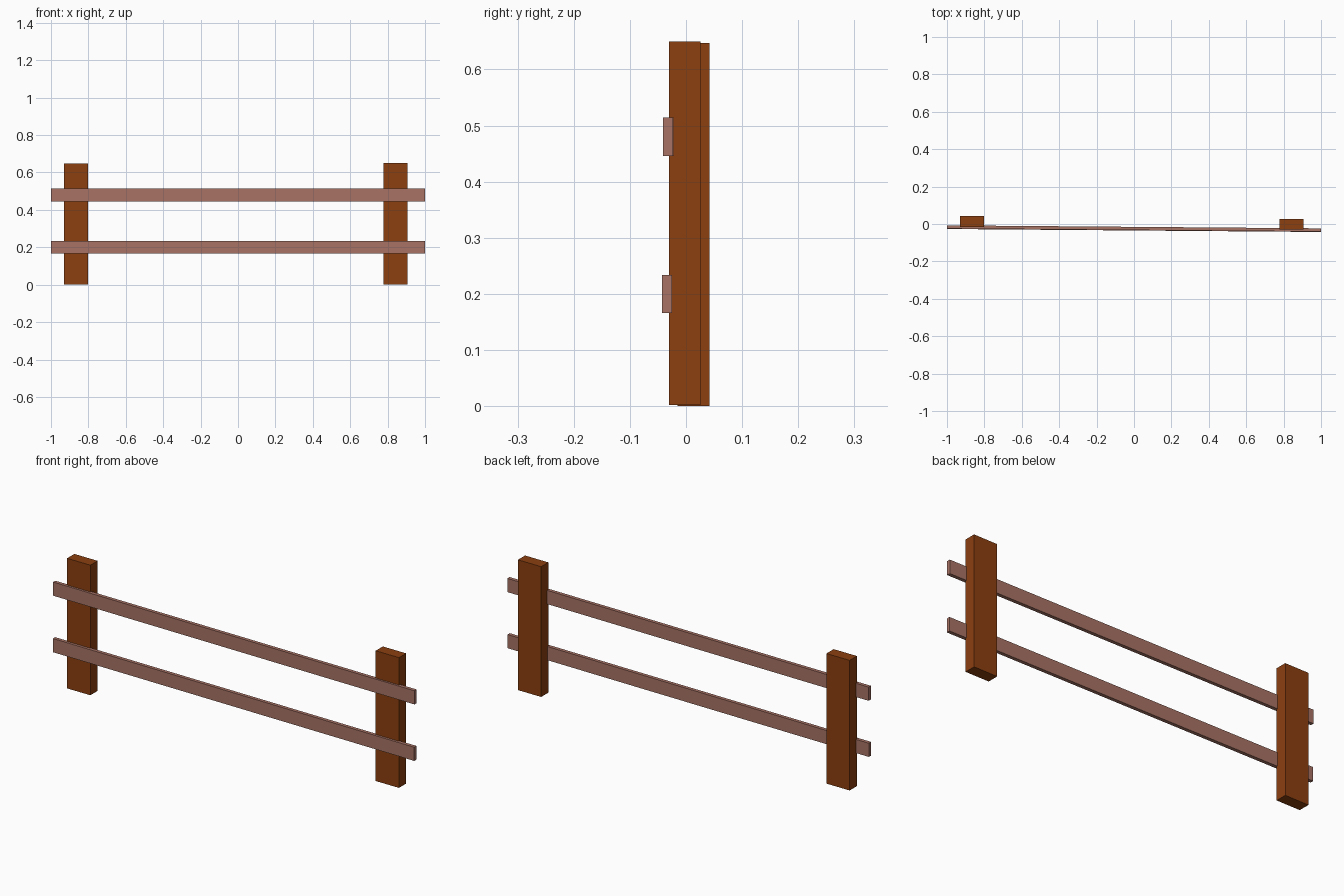
import bpy, bmesh
from math import atan2
from mathutils import Matrix, Vector

if "Cube" in bpy.data.objects:
    bpy.data.objects.remove(bpy.data.objects["Cube"])


def material(name, color):
    m = bpy.data.materials.new(name)
    m.diffuse_color = (*color, 1)
    m.use_nodes = True
    m.node_tree.nodes["Principled BSDF"].inputs["Base Color"].default_value = m.diffuse_color
    return m


post_wood = material("post_wood", (0.26, 0.05, 0.005))
rail_wood = material("rail_wood", (0.39, 0.17, 0.13))


def board(name, size, center, mat, yaw=0.0):
    bm = bmesh.new()
    bmesh.ops.create_cube(bm, size=1, matrix=Matrix.Diagonal((*size, 1)))
    mesh = bpy.data.meshes.new(name)
    bm.to_mesh(mesh)
    bm.free()
    mesh.materials.append(mat)
    obj = bpy.data.objects.new(name, mesh)
    obj.location = Vector(center)
    obj.rotation_euler.z = yaw
    bpy.context.collection.objects.link(obj)
    return obj


# Upright posts, the left one set slightly further back
board("left_post", (0.128, 0.057, 0.647), (-0.866, 0.0135, 0.3235), post_wood)
board("right_post", (0.128, 0.056, 0.648), (0.843, -0.002, 0.326), post_wood)

# Two thin rails across the front, angled to follow the posts
yaw = atan2(-0.016, 2.0)
for name, y, z in (("upper_rail", -0.024, 0.48), ("lower_rail", -0.026, 0.2)):
    board(name, (2.0, 0.0175, 0.068), (0, y, z), rail_wood, yaw)
